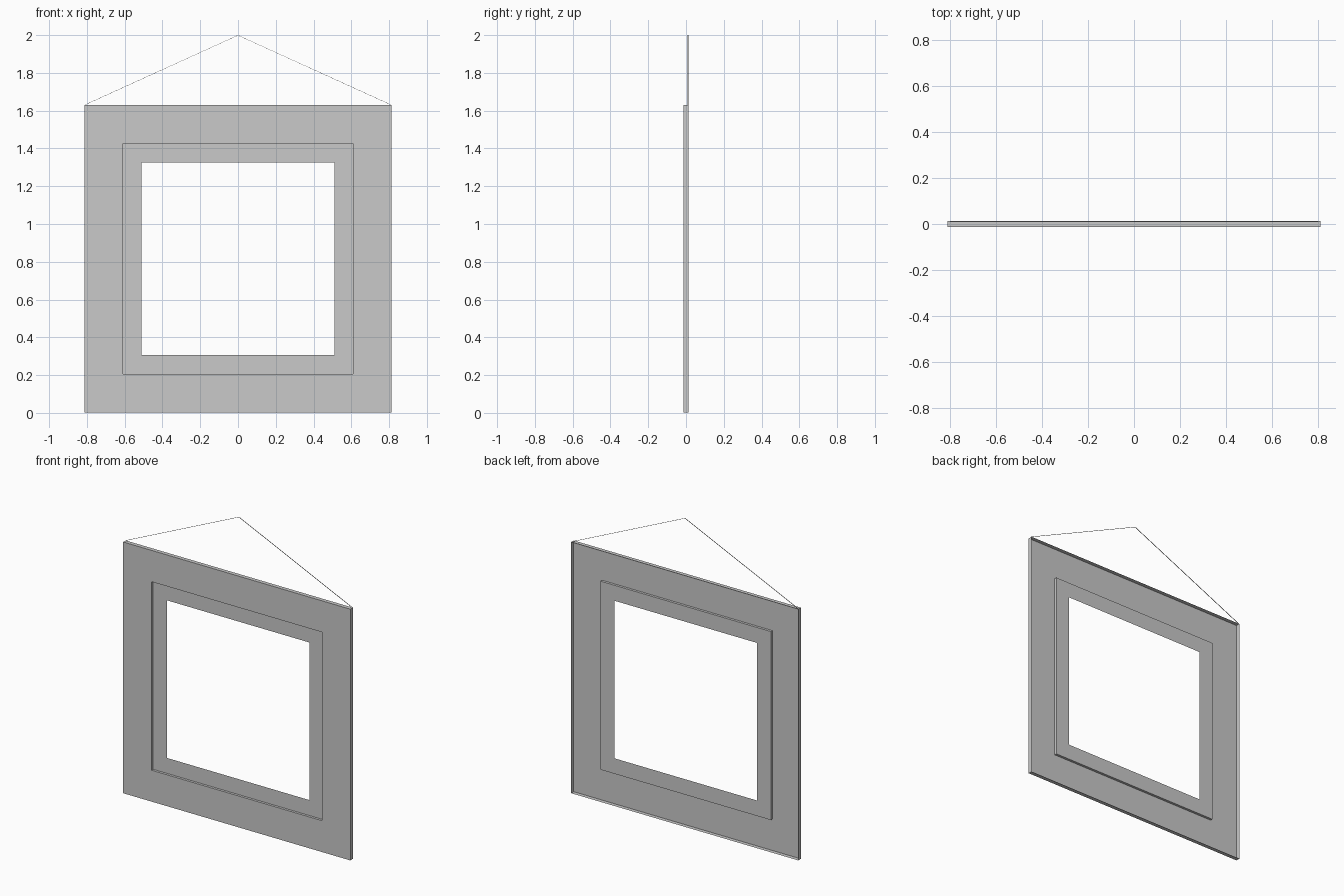
import bpy
import bmesh
from mathutils import Vector

if "Cube" in bpy.data.objects:
    bpy.data.objects.remove(bpy.data.objects["Cube"], do_unlink=True)

MID_Z = 0.816
FRONT, MAT_Y, BACK = -0.013, 0.003, 0.013
OUTER, INNER, OPENING = 0.813, 0.61, 0.51

grey = bpy.data.materials.new("light_grey")
grey.use_nodes = True
colour = (0.585, 0.585, 0.585, 1)
grey.diffuse_color = colour
grey.node_tree.nodes["Principled BSDF"].inputs["Base Color"].default_value = colour


def finish(name, bm):
    mesh = bpy.data.meshes.new(name)
    bm.to_mesh(mesh)
    bm.free()
    mesh.materials.append(grey)
    obj = bpy.data.objects.new(name, mesh)
    bpy.context.collection.objects.link(obj)
    return obj


def square_sheet(name, steps):
    """Join successive square outlines (half width, y) into an open sheet."""
    bm = bmesh.new()
    corners = ((-1, -1), (1, -1), (1, 1), (-1, 1))
    rings = [[bm.verts.new((sx * half, y, MID_Z + sz * half)) for sx, sz in corners]
             for half, y in steps]
    for a, b in zip(rings, rings[1:]):
        for i in range(4):
            j = (i + 1) % 4
            bm.faces.new((a[i], a[j], b[j], b[i]))
    return finish(name, bm)


def cord(name, start, end, thickness, depth):
    """Thin flat cord between two points, its depth running along y."""
    start, end = Vector(start), Vector(end)
    bm = bmesh.new()
    bmesh.ops.create_cube(bm, size=1)
    bmesh.ops.scale(bm, vec=((end - start).length, depth, thickness), verts=bm.verts)
    obj = finish(name, bm)
    obj.location = (start + end) / 2
    obj.rotation_mode = 'QUATERNION'
    obj.rotation_quaternion = Vector((1, 0, 0)).rotation_difference(end - start)


# Open-backed frame moulding: outer wall, front face, inner wall
square_sheet("frame", [(OUTER, BACK), (OUTER, FRONT), (INNER, FRONT), (INNER, MAT_Y)])

# Thin recessed mount around the open window
square_sheet("mount", [(INNER, MAT_Y), (OPENING, MAT_Y)])

# Hanging cord from both top corners to the peak
for side, sx in (("right", -1), ("left", 1)):
    cord("cord_" + side, (sx * 0.812, 0.01, 1.63), (0, 0.01, 1.999), 0.0015, 0.004)
